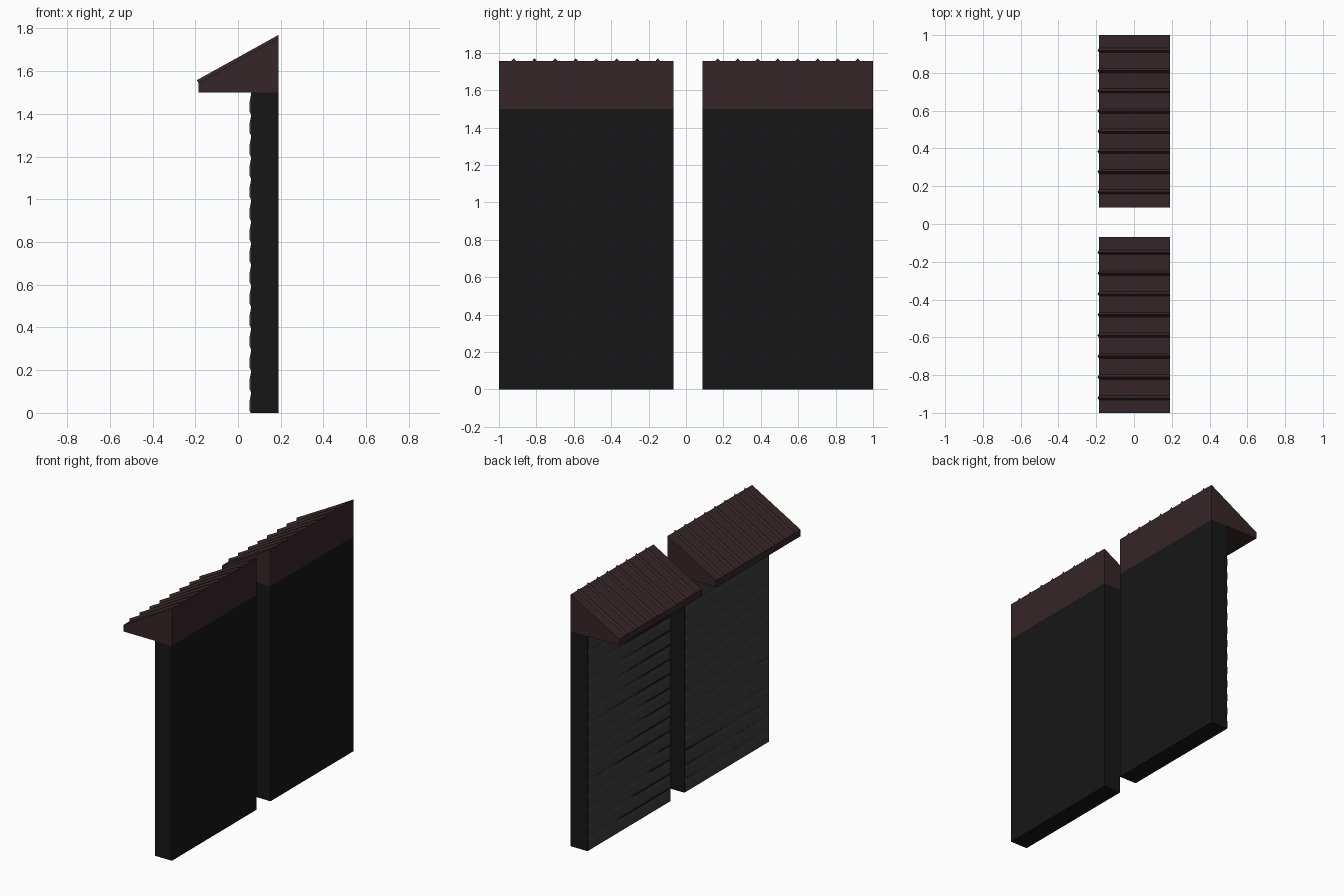
import bpy

if "Cube" in bpy.data.objects:
    bpy.data.objects.remove(bpy.data.objects["Cube"])


def material(name, rgb):
    m = bpy.data.materials.new(name)
    m.diffuse_color = (*rgb, 1)
    m.use_nodes = True
    m.node_tree.nodes["Principled BSDF"].inputs["Base Color"].default_value = m.diffuse_color
    return m


DARK = material("dark_frame", (0.008, 0.008, 0.008))
ROOF = material("roof_brown", (0.036, 0.019, 0.022))
GREY = material("shutter_grey", (0.045, 0.045, 0.045))


def extrude_xz(name, profile, y0, y1, mat):
    """Prism from an x-z outline, running from y0 to y1."""
    n = len(profile)
    verts = [(x, y, z) for y in (y0, y1) for x, z in profile]
    faces = [tuple(range(n)), tuple(range(2 * n - 1, n - 1, -1))]
    faces += [(i, i + n, (i + 1) % n + n, (i + 1) % n) for i in range(n)]
    me = bpy.data.meshes.new(name)
    me.from_pydata(verts, [], faces)
    me.materials.append(mat)
    ob = bpy.data.objects.new(name, me)
    bpy.context.collection.objects.link(ob)
    return ob


def roof_ribs(name, centres):
    """Small triangular ribs running down the slope."""
    verts, faces = [], []
    for y in centres:
        b = len(verts)
        for x, z in ((-0.185, 1.545), (0.19, 1.757)):
            verts += [(x, y - 0.012, z), (x, y + 0.012, z)]
            verts.append((x - 0.008 if x < 0 else x, y, z + 0.013))
        faces += [(b, b + 2, b + 1), (b + 3, b + 4, b + 5),
                  (b, b + 3, b + 5, b + 2), (b + 1, b + 2, b + 5, b + 4),
                  (b, b + 1, b + 4, b + 3)]
    me = bpy.data.meshes.new(name)
    me.from_pydata(verts, [], faces)
    me.materials.append(ROOF)
    ob = bpy.data.objects.new(name, me)
    bpy.context.collection.objects.link(ob)


# Corrugated shutter outline: flat slat, then a short sloped step
SLATS, TOP = 15, 1.5
pitch = TOP / SLATS
shutter = [(0.07, 0)]
for i in range(SLATS):
    z = i * pitch
    shutter += [(0.06, z), (0.055, z + 0.01), (0.055, z + 0.06), (0.06, z + 0.085)]
shutter += [(0.06, TOP), (0.07, TOP)]

body = [(0.06, 0), (0.19, 0), (0.19, TOP), (0.06, TOP)]
roof = [(-0.185, TOP), (0.19, TOP), (0.19, 1.757), (-0.185, 1.545)]

for side, y0, y1, first in (("near", -1.0, -0.068, -0.92), ("far", 0.087, 1.0, 0.17)):
    extrude_xz(side + "_wall", body, y0, y1, DARK)
    extrude_xz(side + "_shutter", shutter, y0 + 0.004, y1 - 0.004, GREY)
    extrude_xz(side + "_roof", roof, y0, y1, ROOF)
    step = 0.11 if side == "near" else 0.107
    roof_ribs(side + "_roof_ribs", [first + step * i for i in range(8)])
